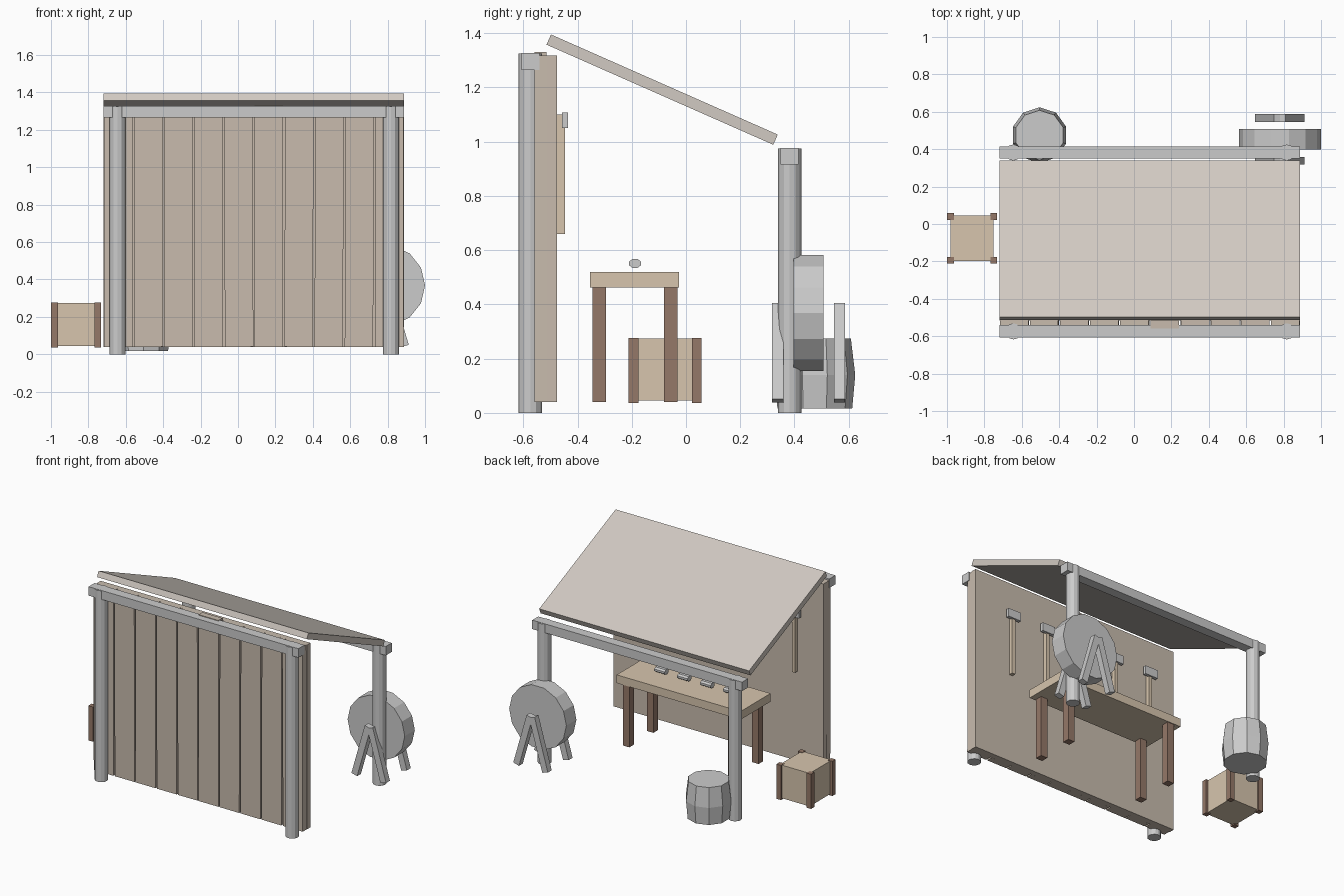
import bpy, math, random
from mathutils import Matrix

if "Cube" in bpy.data.objects:
    bpy.data.objects.remove(bpy.data.objects["Cube"])

random.seed(4)


def material(name, rgb):
    m = bpy.data.materials.new(name)
    m.diffuse_color = (*rgb, 1)
    m.use_nodes = True
    m.node_tree.nodes["Principled BSDF"].inputs["Base Color"].default_value = m.diffuse_color
    return m


WALL = material("weathered_wood", (0.58, 0.50, 0.42))
ROOF = material("roof_wood", (0.64, 0.59, 0.54))
DARK = material("dark_wood", (0.30, 0.19, 0.14))
TAN = material("tan_wood", (0.68, 0.56, 0.42))


def finish(o, name, mat):
    o.name = name
    if mat:
        o.data.materials.append(mat)
    return o


def box(name, x, y, z, mat=None):
    """Box from (min, max) ranges on each axis."""
    c = [(a + b) / 2 for a, b in (x, y, z)]
    bpy.ops.mesh.primitive_cube_add(size=1, location=c)
    o = bpy.context.object
    o.data.transform(Matrix.Diagonal((x[1] - x[0], y[1] - y[0], z[1] - z[0], 1)))
    return finish(o, name, mat)


def around(c, w):
    return (c - w / 2, c + w / 2)


def cylinder(name, loc, r, depth, sides, rot=(0, 0, 0), mat=None):
    bpy.ops.mesh.primitive_cylinder_add(vertices=sides, radius=r, depth=depth,
                                        location=loc, rotation=rot)
    return finish(bpy.context.object, name, mat)


# posts and beams
for side, y, h in (("front", -0.574, 1.325), ("back", 0.382, 0.975)):
    for x in (-0.645, 0.817):
        cylinder(side + "_post", (x, y, h / 2), 0.043, h, 12)
    box(side + "_beam", (-0.72, 0.888), around(y, 0.066), (h - 0.06, h + 0.002))

# plank wall with backing panel
box("wall_backing", (-0.72, 0.888), (-0.515, -0.475), (0.04, 1.317), WALL)
for i in range(10):
    x = -0.64 + 0.161 * i
    top = 1.331 if i == 5 else 1.317
    p = box("wall_plank", around(x, 0.152), (-0.558, -0.515), (0.04, top), WALL)
    p.rotation_euler.y = random.uniform(-0.004, 0.004)

# sloping roof
roof = box("roof", (-0.72, 0.888), around(-0.088, 0.914), around(1.192, 0.041), ROOF)
roof.rotation_euler.x = -math.atan2(0.369, 0.836)

# hammers hung on the wall
for i in range(5):
    x = -0.51 + 0.278 * i
    box("hammer_handle", around(x, 0.025), (-0.476, -0.447), (0.66, 1.10), TAN)
    box("hammer_head", around(x, 0.10), (-0.458, -0.436), (1.05, 1.108))

# workbench
box("bench_top", (-0.40, 0.55), (-0.354, -0.026), (0.463, 0.52), TAN)
for x in (-0.325, 0.482):
    for y in (-0.32, -0.057):
        box("bench_leg", around(x, 0.05), around(y, 0.05), (0.04, 0.465), DARK)

# metal bars on the bench
for i in range(4):
    o = cylinder("metal_bar", (-0.208 + 0.176 * i, -0.188, 0.551), 0.018, 0.08, 8,
                 (0, math.pi / 2, 0))
    o.data.transform(Matrix.Rotation(math.pi / 8, 4, 'Z'))
    o.scale.y = 1.3

# crate with corner posts
box("crate_body", (-0.98, -0.75), (-0.198, 0.046), (0.045, 0.274), TAN)
for x in (-0.981, -0.751):
    for y in (-0.194, 0.04):
        box("crate_corner", around(x, 0.035), around(y, 0.036), (0.037, 0.277), DARK)

# barrel: lathed rings
prof = [(0.138, 0.017), (0.149, 0.14), (0.133, 0.274)]
n = 10
verts = [(r * math.cos((k + 0.5) * math.tau / n), r * math.sin((k + 0.5) * math.tau / n), z)
         for r, z in prof for k in range(n)]
faces = [(j * n + k, j * n + (k + 1) % n, (j + 1) * n + (k + 1) % n, (j + 1) * n + k)
         for j in range(2) for k in range(n)]
faces += [tuple(range(n))[::-1], tuple(range(2 * n, 3 * n))]
me = bpy.data.meshes.new("barrel")
me.from_pydata(verts, [], faces)
barrel = bpy.data.objects.new("barrel", me)
barrel.location = (-0.505, 0.475, 0)
bpy.context.collection.objects.link(barrel)

# grindstone wheel, a vertex pointing along +x
wheel = cylinder("grindstone", (0.781, 0.452, 0.368), 0.219, 0.11, 14, (math.pi / 2, 0, 0))
wheel.data.transform(Matrix.Rotation(math.pi / 2, 4, 'Z'))

# splayed legs either side of the wheel
for y in (0.338, 0.566):
    for s in (-1, 1):
        leg = box("grindstone_leg", around(0.78 + s * 0.06, 0.045), around(y, 0.042),
                  around(0.222, 0.37))
        leg.rotation_euler.y = -s * 0.28
